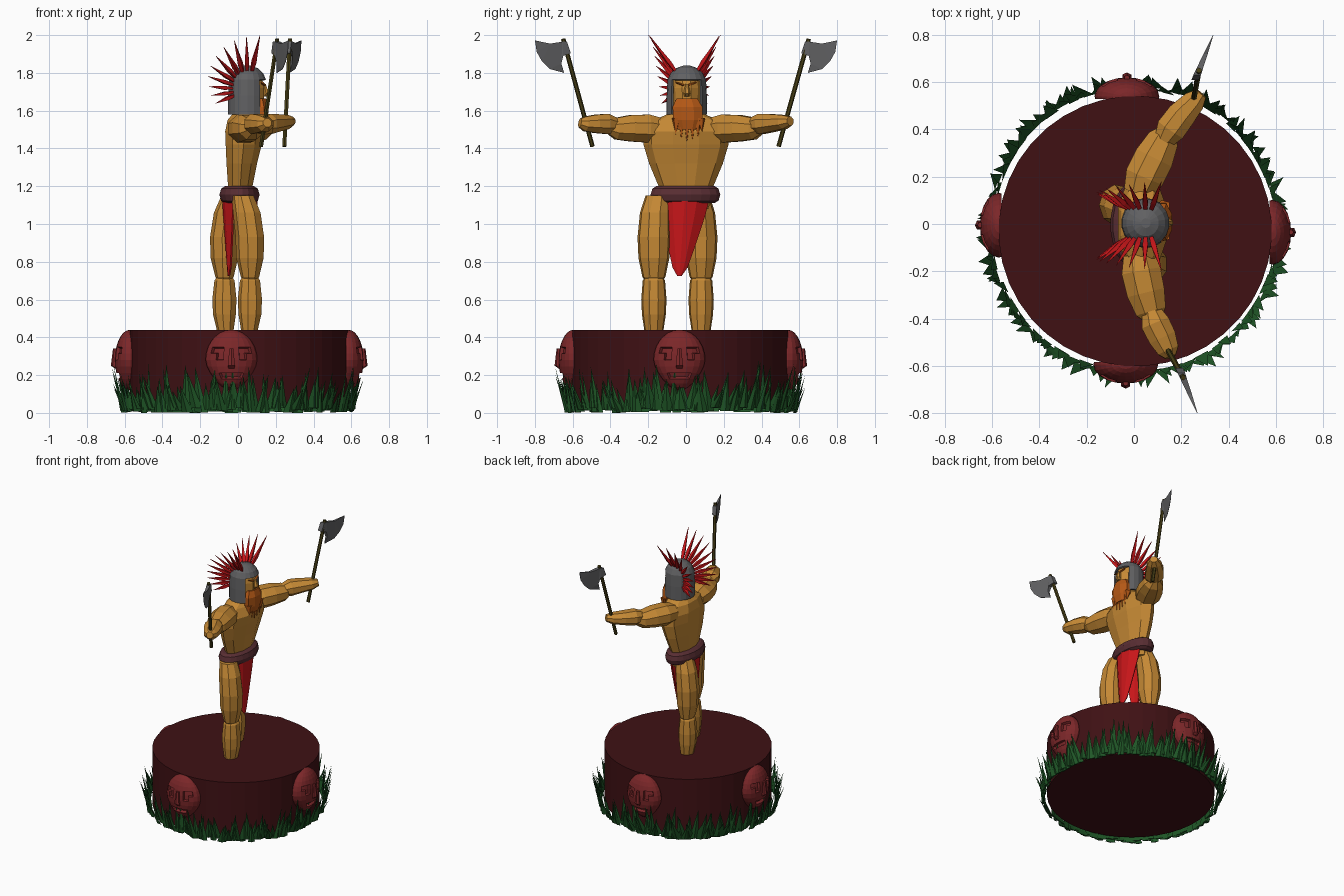
import bpy, bmesh, math, random
from mathutils import Vector as V, Matrix

if "Cube" in bpy.data.objects:
    bpy.data.objects.remove(bpy.data.objects["Cube"])

random.seed(4)


def mat(name, r, g, b):
    m = bpy.data.materials.new(name)
    m.diffuse_color = (r, g, b, 1)
    m.use_nodes = True
    m.node_tree.nodes["Principled BSDF"].inputs["Base Color"].default_value = m.diffuse_color
    return m


SKIN = mat("skin", .56, .25, .035)
RED = mat("bright_red", .58, .008, .01)
STEEL = mat("steel_grey", .12, .12, .125)
HAIR = mat("ginger_hair", .47, .10, .008)
LEATHER = mat("belt_leather", .10, .027, .033)
GRASS = mat("grass_green", .014, .095, .02)
STONE = mat("carved_red", .20, .02, .022)
PLINTH = mat("plinth_maroon", .05, .0055, .007)
WOOD = mat("dark_wood", .065, .05, .008)


def finish(name, bm, material):
    bmesh.ops.recalc_face_normals(bm, faces=bm.faces[:])
    me = bpy.data.meshes.new(name)
    bm.to_mesh(me)
    bm.free()
    me.materials.append(material)
    ob = bpy.data.objects.new(name, me)
    bpy.context.collection.objects.link(ob)
    return ob


def loft(bm, rings, n=8, flat=False):
    """Skin rings (x, y, z, ra, rb); flat keeps them horizontal, ra along x, rb along y."""
    pts = [V(r[:3]) for r in rings]
    loops = []
    for i, r in enumerate(rings):
        u, v = V((1, 0, 0)), V((0, 1, 0))
        if not flat:
            t = (pts[min(i + 1, len(pts) - 1)] - pts[max(i - 1, 0)]).normalized()
            ref = V((0, 0, 1)) if abs(t.z) < .9 else V((0, 1, 0))
            u = t.cross(ref).normalized()
            v = u.cross(t)
        a0 = math.pi / n
        loops.append([bm.verts.new(pts[i] + u * r[3] * math.cos(a0 + k * math.tau / n)
                                   + v * r[4] * math.sin(a0 + k * math.tau / n)) for k in range(n)])
    for a, b in zip(loops, loops[1:]):
        for k in range(n):
            bm.faces.new((a[k], a[(k + 1) % n], b[(k + 1) % n], b[k]))
    bm.faces.new(loops[0])
    bm.faces.new(loops[-1])


def part(name, rings, material, n=8, flat=False):
    bm = bmesh.new()
    loft(bm, rings, n, flat)
    return finish(name, bm, material)


# Round plinth
part("plinth", [(.005, -.03, .03, .578, .572), (.005, -.03, .44, .578, .572)], PLINTH, 40, True)


# Four carved faces around the plinth, each built facing -y
def carved_face(name, loc, angle):
    bm = bmesh.new()
    bmesh.ops.create_uvsphere(bm, u_segments=20, v_segments=14, radius=1)
    for v in bm.verts:
        jaw = 1 if v.co.z > -.1 else 1 + .3 * (v.co.z + .1)
        v.co = V((v.co.x * .137 * jaw, v.co.y * .08, v.co.z * .16))
    bmesh.ops.bisect_plane(bm, geom=bm.verts[:] + bm.edges[:] + bm.faces[:], plane_co=(0, .012, 0),
                           plane_no=(0, 1, 0), clear_outer=True)
    def centres(x0, x1, z0, z1):
        return [f for f in bm.faces if f.normal.y < 0 and x0 < f.calc_center_median().x < x1
                and z0 < f.calc_center_median().z < z1]
    bm.normal_update()
    hollows = [centres(.025, .09, -.01, .075), centres(-.09, -.025, -.01, .075), centres(-.05, .05, -.11, -.07)]
    for faces in hollows:
        bmesh.ops.inset_region(bm, faces=faces, thickness=.006, depth=-.018)
    loft(bm, [(0, -.078, .06, .012, .012), (0, -.083, -.03, .022, .018), (0, -.07, -.045, .018, .01)], 6, True)
    bm.transform(Matrix.Translation(loc) @ Matrix.Rotation(angle, 4, 'Z'))
    finish(name, bm, STONE)


for i, (x, y) in enumerate([(-.035, -.595), (.585, -.035), (-.03, .54), (-.572, -.005)]):
    carved_face("carved_face_%d" % i, (x, y, .28), i * math.pi / 2)

# Ring of grass blades
bm = bmesh.new()
N = 190
for i in range(N):
    a = math.tau * (i + random.uniform(-.4, .4)) / N
    tip_a = a + random.uniform(-.06, .06)
    w, h = random.uniform(.022, .036), random.choice((.12, .16, .19, .23)) + random.uniform(-.02, .02)
    r, lean = random.uniform(.593, .612), random.uniform(.015, .07)
    out, side = V((math.cos(a), math.sin(a), 0)), V((-math.sin(a), math.cos(a), 0))
    c = V((0, -.025, random.uniform(0, .03)))
    base = [bm.verts.new(c + out * r + d) for d in (side * w, -side * w, out * .012)]
    tip = bm.verts.new(c + V((math.cos(tip_a), math.sin(tip_a), 0)) * (r + lean) + V((0, 0, h)))
    bm.faces.new(base)
    for k in range(3):
        bm.faces.new((base[k], base[(k + 1) % 3], tip))
finish("grass", bm, GRASS)

# Legs: one set back, one forward
for name, y, s, x in (("left_leg", .08, 1, -.07), ("right_leg", -.17, -1, .065)):
    part(name + "_thigh", [(x * .4, y - s * .02, 1.15, .06, .065), (x * .75, y - s * .005, 1.06, .075, .08),
         (x, y, .93, .078, .088), (x, y, .82, .075, .083), (x, y, .72, .05, .062),
         (x, y, .69, .03, .04)], SKIN, 9, True)
    part(name + "_calf", [(x, y, .74, .03, .035), (x, y, .70, .055, .06), (x, y, .60, .066, .068),
         (x, y, .52, .062, .064), (x * .95, y, .44, .046, .052)], SKIN, 9, True)

# Torso with broad chest and neck
part("torso", [(.01, 0, 1.08, .07, .12), (.012, 0, 1.2, .068, .145), (.02, 0, 1.32, .085, .195),
     (.03, 0, 1.42, .10, .225), (.035, 0, 1.49, .108, .225), (.03, 0, 1.55, .09, .17),
     (.035, 0, 1.585, .065, .09), (.045, 0, 1.64, .055, .06)], SKIN, 10, True)

# Belt
part("belt", [(.008, -.003, z, .108 - d, .187 - d) for z, d in
     ((1.112, .03), (1.123, .01), (1.155, 0), (1.187, .01), (1.2, .03))], LEATHER, 20, True)


# Loincloth, front and back
def cloth(name, x_top, x_low):
    bm = bmesh.new()
    rows = []
    for z, half in ((1.14, .13), (1.05, .115), (.95, .09), (.85, .063), (.77, .04), (.725, .012)):
        t = (1.14 - z) / .42
        cy = -.005 - .03 * t
        bend = math.copysign(.055, x_top)
        rows.append([bm.verts.new((x_top + (x_low - x_top) * t - bend * c * c * half / .13, cy + c * half, z))
                     for c in (-1, -.5, 0, .5, 1)])
    for a, b in zip(rows, rows[1:]):
        for k in range(4):
            bm.faces.new((a[k], a[k + 1], b[k + 1], b[k]))
    ob = finish(name, bm, RED)
    ob.modifiers.new("thickness", 'SOLIDIFY').thickness = .01


cloth("loincloth_front", .105, .085)
cloth("loincloth_back", -.085, -.055)

# Arms
ARMS = {
    "right": ([(.02, -.13, 1.5, .07, .065), (.03, -.2, 1.505, .09, .08), (.05, -.29, 1.507, .087, .076),
               (.072, -.37, 1.505, .07, .062), (.085, -.41, 1.51, .035, .035)],
              [(.075, -.37, 1.525, .045, .04), (.09, -.42, 1.53, .066, .058), (.12, -.48, 1.53, .064, .052),
               (.145, -.535, 1.53, .05, .042), (.155, -.562, 1.535, .025, .025)]),
    "left": ([(.02, .13, 1.5, .07, .065), (.045, .2, 1.505, .09, .08), (.085, .28, 1.507, .09, .076),
              (.125, .36, 1.505, .072, .062), (.145, .4, 1.51, .035, .035)],
             [(.125, .35, 1.525, .045, .04), (.155, .4, 1.53, .068, .058), (.2, .46, 1.535, .066, .05),
              (.255, .52, 1.54, .052, .04), (.285, .552, 1.545, .028, .025)])}
for side, (upper, fore) in ARMS.items():
    part(side + "_upper_arm", upper, SKIN, 8)
    part(side + "_forearm", fore, SKIN, 8)

# Axes: profile as (distance in y, height, half thickness)
BLADE = [(.63, 1.965, .016), (.655, 1.965, .014), (.72, 1.955, .009), (.80, 1.972, .001), (.79, 1.91, .001),
         (.762, 1.86, .001), (.72, 1.82, .001), (.645, 1.80, .001), (.66, 1.85, .007), (.65, 1.89, .014),
         (.61, 1.905, .016)]
for name, s, low, top in (("right_axe", -1, (.122, -.495, 1.41), (.208, -.65, 1.98)),
                          ("left_axe", 1, (.245, .49, 1.41), (.275, .65, 1.98))):
    part(name + "_handle", [(*low, .012, .012), (*top, .012, .012)], WOOD, 6)
    bm = bmesh.new()
    sides = [[bm.verts.new((top[0] + (y - .65) * .4 + d * t, s * y, z)) for y, z, t in BLADE] for d in (-1, 1)]
    bm.faces.new(sides[0])
    bm.faces.new(sides[1])
    for k in range(len(BLADE)):
        j = (k + 1) % len(BLADE)
        bm.faces.new((sides[0][k], sides[0][j], sides[1][j], sides[1][k]))
    bmesh.ops.triangulate(bm, faces=bm.faces[:])
    finish(name + "_blade", bm, STEEL)

# Head and nose
bm = bmesh.new()
loft(bm, [(.055, .003, 1.56, .06, .055), (.06, .003, 1.62, .08, .07), (.06, .003, 1.72, .083, .075),
          (.055, .003, 1.79, .07, .065)], 10, True)
loft(bm, [(.14, .005, 1.74, .008, .009), (.148, .005, 1.69, .02, .018), (.14, .005, 1.675, .01, .014)], 6, True)
finish("head", bm, SKIN)

# Beard, moustache and brows
bm = bmesh.new()
loft(bm, [(.115, .005, 1.665, .035, .06), (.12, .008, 1.62, .045, .085), (.12, .01, 1.55, .042, .085),
          (.12, .01, 1.5, .03, .06)], 8, True)
for y, z in ((-.055, 1.475), (-.025, 1.455), (.005, 1.44), (.035, 1.45), (.065, 1.46), (.085, 1.49)):
    loft(bm, [(.125, y * .9, 1.56, .03, .026), (.135, y, z, .001, .001)], 5, True)
for s in (-1, 1):
    loft(bm, [(.138, s * .012, 1.735, .01, .006), (.128, s * .055, 1.75, .008, .004)], 5)
finish("beard", bm, HAIR)

# Helmet shell with the face opened
bm = bmesh.new()
loft(bm, [(.05, .004, z, r, r * 1.02) for z, r in
          ((1.58, .104), (1.68, .104), (1.765, .1), (1.8, .083), (1.825, .055), (1.838, .02))], 18, True)
bm.normal_update()
gone = [f for f in bm.faces if f.calc_center_median().z < 1.59 or
        (f.calc_center_median().z < 1.765 and f.calc_center_median().x > .1
         and abs(f.calc_center_median().y - .004) < .068)]
bmesh.ops.delete(bm, geom=gone, context='FACES')
finish("helmet", bm, STEEL).modifiers.new("thickness", 'SOLIDIFY').thickness = .012

# Two fans of crest spikes
bm = bmesh.new()
COUNT = 10
for s in (-1, 1):
    for i in range(COUNT):
        t = i / (COUNT - 1)
        a = math.radians(77 + 126 * t)
        d = V((math.cos(a), 0, math.sin(a)))
        base = V((.05, .004 + s * (.04 + .025 * t), 1.71)) + d * .075
        tip = V((.05, -.008 + s * (.19 - .07 * t), 1.71)) + d * (.297 - .115 * t)
        mid = base.lerp(tip, .35)
        loft(bm, [(*base, .008, .008), (*mid, .016, .014), (*tip, .001, .001)], 4)
finish("crest_spikes", bm, RED)
